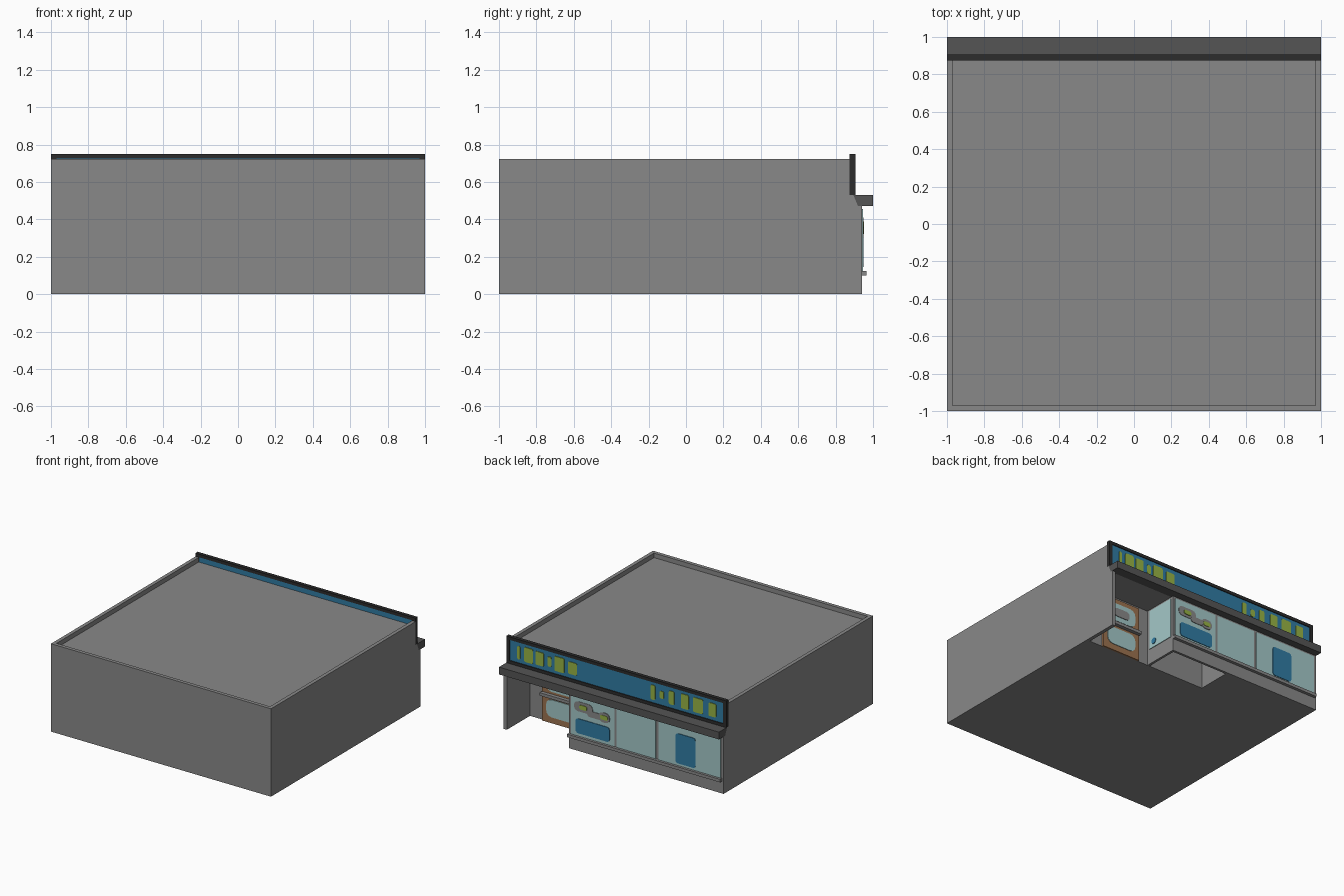
import bpy, bmesh, math
from mathutils import Vector

old = bpy.data.objects.get("Cube")
if old:
    bpy.data.objects.remove(old, do_unlink=True)


def material(name, r, g, b):
    m = bpy.data.materials.new(name)
    m.use_nodes = True
    m.diffuse_color = (r, g, b, 1)
    m.node_tree.nodes["Principled BSDF"].inputs["Base Color"].default_value = (r, g, b, 1)
    return m


WALL = material("wall grey", .25, .25, .25)
AWNING = material("dark grey", .09, .09, .09)
BLACK = material("sign black", .025, .025, .025)
BLUE = material("sign blue", .03, .2, .37)
GREEN = material("lime green", .31, .45, .06)
GLASS = material("pale glass", .37, .58, .58)
BROWN = material("door brown", .33, .17, .08)


def extrude(name, points, direction, mat):
    """Solid made by sweeping a flat outline along a direction."""
    bm = bmesh.new()
    face = bm.faces.new([bm.verts.new(p) for p in points])
    swept = bmesh.ops.extrude_face_region(bm, geom=[face])["geom"]
    bmesh.ops.translate(bm, vec=Vector(direction),
                        verts=[v for v in swept if isinstance(v, bmesh.types.BMVert)])
    bmesh.ops.recalc_face_normals(bm, faces=bm.faces)
    mesh = bpy.data.meshes.new(name)
    bm.to_mesh(mesh)
    bm.free()
    ob = bpy.data.objects.new(name, mesh)
    ob.data.materials.append(mat)
    bpy.context.collection.objects.link(ob)
    return ob


def box(name, x, y, z, mat):
    pts = [(x[0], y[0], z[0]), (x[1], y[0], z[0]), (x[1], y[1], z[0]), (x[0], y[1], z[0])]
    return extrude(name, pts, (0, 0, z[1] - z[0]), mat)


def plate(name, u, z, at, mat, r=0.0, side=False, thick=.005):
    """Thin rounded panel facing +y, or +x when side is set."""
    pts = []
    for k, (cu, cz) in enumerate([(u[1] - r, z[1] - r), (u[0] + r, z[1] - r),
                                  (u[0] + r, z[0] + r), (u[1] - r, z[0] + r)]):
        for a in ((0, 30, 60, 90) if r else (0,)):
            t = math.radians(a + 90 * k)
            pu, pz = cu + r * math.cos(t), cz + r * math.sin(t)
            pts.append((at, pu, pz) if side else (pu, at, pz))
    return extrude(name, pts, (thick, 0, 0) if side else (0, thick, 0), mat)


FRONT, BACK, CORNER, TOP = .94, .64, .405, .47

# Lower storey with the entrance recess and the hollow display bay
plan = [(-1, -1), (1, -1), (1, FRONT), (.97, FRONT), (.97, BACK),
        (-.13, BACK), (-.13, FRONT), (-1, FRONT)]
extrude("lower_storey", [(x, y, 0) for x, y in plan], (0, 0, TOP), WALL)
bay = [(-.13, FRONT), (CORNER, FRONT), (CORNER, BACK), (CORNER - .02, BACK),
       (CORNER - .02, FRONT - .02), (-.13, FRONT - .02)]
extrude("display_bay_walls", [(x, y, 0) for x, y in bay], (0, 0, TOP), WALL)

# Upper storey, roof and parapet
profile = [(-1, TOP), (.92, TOP), (.895, .53), (.875, .53), (.875, .685), (-1, .685)]
extrude("upper_storey", [(-1, y, z) for y, z in profile], (2, 0, 0), WALL)
rim = [(-1, .875), (-1, -1), (1, -1), (1, .875), (.97, .875), (.97, -.97), (-.97, -.97), (-.97, .875)]
extrude("roof_parapet", [(x, y, .685) for x, y in rim], (0, 0, .037), WALL)

# Awning
canopy = [(.895, .53), (1, .53), (1, TOP), (.92, TOP)]
extrude("awning", [(-1, y, z) for y, z in canopy], (2, 0, 0), AWNING)

# Sign board and its frame
box("sign_panel", (-.98, .98), (.881, .898), (.55, .73), BLUE)
for label, z in (("top", (.725, .75)), ("bottom", (.53, .555))):
    box("sign_frame_" + label, (-1, 1), (.875, .905), z, BLACK)
for label, s in (("left", 1), ("right", -1)):
    box("sign_frame_" + label, sorted((s, s * .97)), (.875, .905), (.555, .725), BLACK)

# Abstract blocks on the sign: centre, width, height
blocks = [(.89, .025, .11), (.80, .08, .12), (.70, .075, .11), (.61, .035, .08),
          (.52, .09, .12), (.40, .08, .10),
          (-.33, .04, .12), (-.41, .04, .06), (-.50, .05, .11), (-.62, .07, .12),
          (-.74, .09, .12), (-.87, .07, .11)]
for i, (x, w, h) in enumerate(blocks):
    plate(f"sign_block_{i}", (x - w / 2, x + w / 2), (.64 - h / 2, .64 + h / 2),
          .898, GREEN, r=.012)

# Shop windows
for i, x in enumerate([(-.01, .385), (-.385, -.03), (-.975, -.41)]):
    plate(f"window_{i}", x, (.125, .455), FRONT, GLASS)
plate("bay_side_window", (.67, .915), (.125, .455), CORNER, GLASS, side=True)
plate("side_window_spot", (.70, .745), (.15, .20), CORNER + .005, BLUE, r=.022, side=True)

# Window posters and the grey cut-out with green spots
DECAL = FRONT + .005
plate("wide_poster", (.03, .34), (.15, .27), DECAL, BLUE, r=.025)
plate("tall_poster", (-.75, -.57), (.145, .39), DECAL, BLUE, r=.02)
for i, (x, z, w, h) in enumerate([(.27, .37, .17, .08), (.16, .335, .15, .05), (.08, .34, .10, .08)]):
    plate(f"cutout_{i}", (x - w / 2, x + w / 2), (z - h / 2, z + h / 2),
          DECAL, WALL, r=h * .45, thick=.003 + .001 * i)
for i, (x, z) in enumerate([(.27, .37), (.08, .34)]):
    plate(f"cutout_spot_{i}", (x - .035, x + .035), (z - .018, z + .018),
          DECAL + .003, GREEN, r=.016)

# Window ledge
box("window_ledge", (-.985, CORNER), (FRONT, .965), (.1, .125), WALL)

# Entrance door with two panes and a push bar
box("door", (.5, .85), (BACK, BACK + .015), (0, .45), BROWN)
for label, z in (("lower", (.05, .195)), ("upper", (.26, .41))):
    plate(label + "_door_pane", (.54, .81), z, BACK + .015, GLASS, r=.05)
plate("door_pane_badge", (.60, .75), (.30, .37), BACK + .02, WALL, r=.03)
box("door_push_bar", (.5, .85), (BACK + .015, BACK + .045), (.215, .24), WALL)
